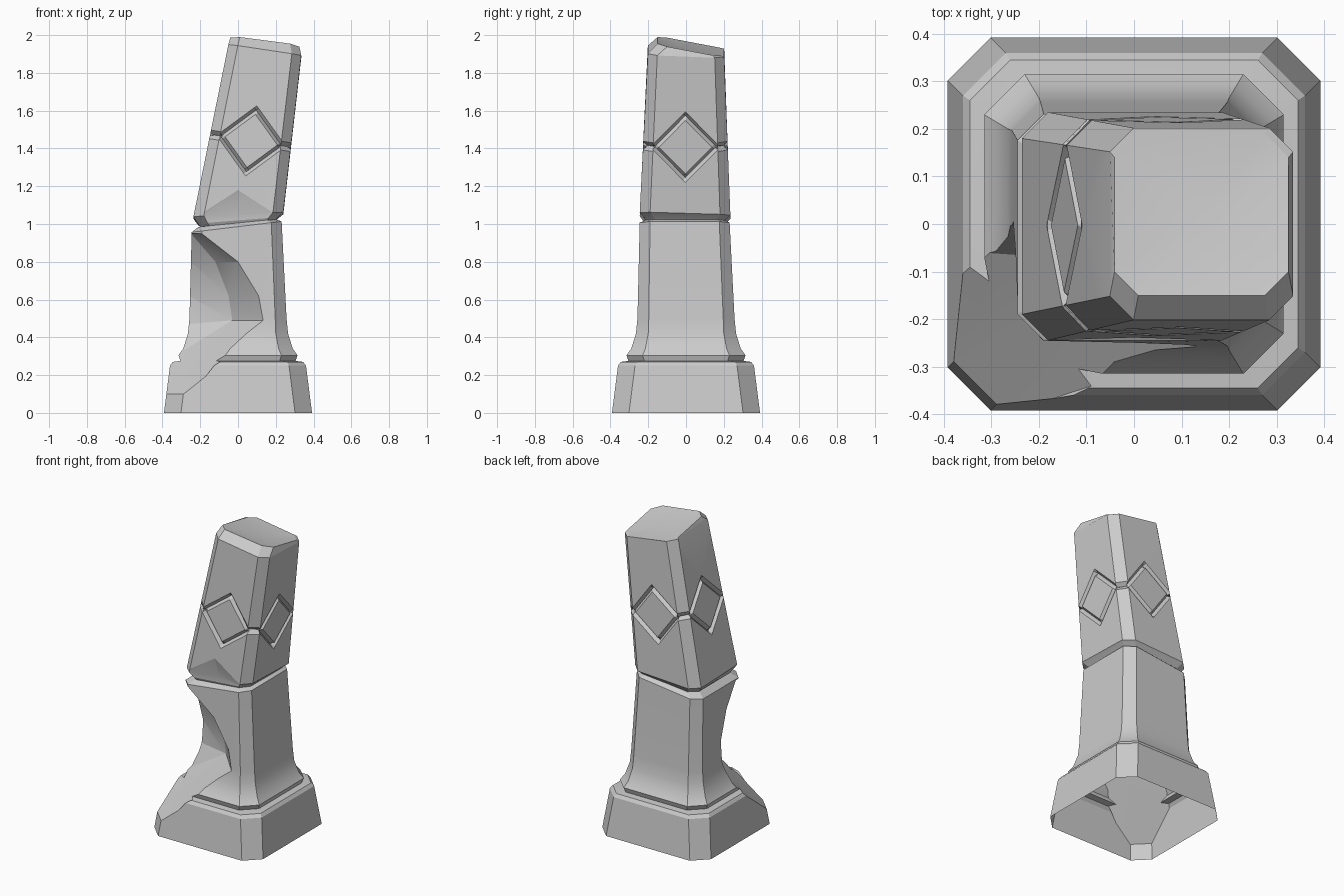
import bpy, bmesh, math
from mathutils import Vector, Matrix

cube = bpy.data.objects.get("Cube")
if cube:
    bpy.data.objects.remove(cube, do_unlink=True)

stone = bpy.data.materials.new("grey stone")
stone.use_nodes = True
GREY = (0.6, 0.6, 0.6, 1)
stone.diffuse_color = GREY
stone.node_tree.nodes["Principled BSDF"].inputs["Base Color"].default_value = GREY


def add_object(name, bm):
    bmesh.ops.recalc_face_normals(bm, faces=bm.faces)
    mesh = bpy.data.meshes.new(name)
    bm.to_mesh(mesh)
    bm.free()
    mesh.materials.append(stone)
    obj = bpy.data.objects.new(name, mesh)
    bpy.context.collection.objects.link(obj)
    return obj


def octagon(z, cx, cy, hx, hy, ch, sx=0, sy=0):
    """Square ring with cut corners; sx and sy tilt its height."""
    a, b = hx - ch, hy - ch
    outline = [(hx, -b), (hx, b), (a, hy), (-a, hy),
               (-hx, b), (-hx, -b), (-a, -hy), (a, -hy)]
    return [(cx + x, cy + y, z + sx * x + sy * y) for x, y in outline]


def loft(rings, peak):
    bm = bmesh.new()
    loops = [[bm.verts.new(p) for p in octagon(*r)] for r in rings]
    tip = bm.verts.new(peak)
    for low, high in zip(loops, loops[1:]):
        for i in range(8):
            j = (i + 1) % 8
            bm.faces.new((low[i], low[j], high[j], high[i]))
    for i in range(8):
        bm.faces.new((loops[-1][i], loops[-1][(i + 1) % 8], tip))
    bm.faces.new(loops[0][::-1])
    bm.normal_update()
    return bm


def smooth(obj):
    bpy.ops.object.select_all(action="DESELECT")
    obj.select_set(True)
    bpy.context.view_layer.objects.active = obj
    bpy.ops.object.shade_smooth_by_angle(angle=math.radians(20))


# Pedestal, moulding and lower shaft in one piece
lower = add_object("base_and_shaft", loft([
    (0, 0, 0, .392, .392, .09),
    (.25, 0, 0, .36, .36, .09),
    (.27, 0, 0, .345, .345, .085),
    (.275, 0, 0, .305, .305, .085),
    (.305, 0, 0, .315, .315, .085),
    (.34, 0, 0, .29, .29, .075),
    (.42, 0, 0, .265, .265, .065),
    (.5, 0, 0, .257, .257, .06),
    (.985, -.007, -.007, .238, .238, .055, .12, 0),
    (1.005, -.005, -.005, .205, .21, .05, .1, 0),
], peak=(-.005, -.005, 1.005)))

# Large broken bite through the front right corner, down to the pedestal
bm = bmesh.new()
for p in [
    (-.25, -.16, .95), (-.19, -.25, .95),
    (-.25, -.06, .8), (-.12, -.12, .8), (0, -.25, .8),
    (-.27, .01, .62), (-.05, -.08, .62), (.11, -.255, .62),
    (-.27, 0, .47), (-.03, -.08, .49), (.14, -.265, .49),
    (-.32, -.06, .31), (-.16, -.335, .33),
    (-.37, -.095, .25), (-.19, -.37, .27),
    (-.41, -.3, .07), (-.3, -.41, .07),
    (-.7, -.7, .02), (-.7, -.7, .95),
]:
    bm.verts.new(p)
hull = bmesh.ops.convex_hull(bm, input=bm.verts)
inner = {v for v in hull["geom_interior"] if isinstance(v, bmesh.types.BMVert)}
bmesh.ops.delete(bm, geom=list(inner), context="VERTS")
bite = add_object("bite_cutter", bm)
cut = lower.modifiers.new("bite", "BOOLEAN")
cut.operation = "DIFFERENCE"
cut.solver = "EXACT"
cut.object = bite
bpy.context.view_layer.update()
graph = bpy.context.evaluated_depsgraph_get()
carved = bpy.data.meshes.new_from_object(lower.evaluated_get(graph))
lower.modifiers.clear()
lower.data = carved
bpy.data.objects.remove(bite, do_unlink=True)

# Open underside
bm = bmesh.new()
bm.from_mesh(carved)
floor = [f for f in bm.faces if f.calc_center_median().z < 0.001]
bmesh.ops.delete(bm, geom=floor, context="FACES")
bm.to_mesh(carved)
bm.free()
smooth(lower)

# Leaning upper block with a broken top
block = loft([
    (1.0, 0, -.005, .2, .205, .05, .08, 0),
    (1.015, 0, -.005, .212, .215, .05, .08, -.02),
    (1.045, .002, -.005, .238, .24, .055, .05, -.03),
    (1.915, .142, 0, .193, .202, .05, -.15, -.04),
    (1.94, .142, .02, .183, .17, .05, -.13, -.19),
], peak=(.15, .02, 1.915))

# Frame that leans with the block
frame = Matrix.Translation((.07, -.003, 1.44)) @ Matrix.Rotation(math.radians(9), 4, "Y")
to_local = frame.inverted()
turn_only = frame.to_3x3()


def facing(direction):
    world = turn_only @ direction
    return [f for f in block.faces if f.normal.dot(world) > .98]


def score(direction, point, normal):
    """Cut a straight line across all faces turned to a direction."""
    faces = facing(direction)
    geom = faces + list({e for f in faces for e in f.edges}) + list({v for f in faces for v in f.verts})
    bmesh.ops.bisect_plane(block, geom=geom, dist=1e-5,
                           plane_co=frame @ point, plane_no=turn_only @ normal)
    block.normal_update()


# Shallow chip along the lower front edge
FRONT = Vector((0, -1, 0))
chip_top = to_local @ Vector((0, -.235, 1.18))
for dx, dz in ((.2, -.13), (-.2, -.13), (0, 1)):
    direction = turn_only.transposed() @ Vector((dx, 0, dz))
    score(FRONT, chip_top, direction.cross(FRONT))
notch = min((v for f in facing(FRONT) for v in f.verts),
            key=lambda v: (v.co - Vector((0, -.24, 1.05))).length)
notch.co.y += .045
block.normal_update()

# Score a diamond on each side, and a band across each corner
TIP, RISE, WIDTH, DEPTH = .163, .165, .14, .022
sunk = {}
for k in range(4):
    turn = Matrix.Rotation(k * math.pi / 2, 3, "Z")
    out, along = turn @ FRONT, turn @ Vector((1, 0, 0))
    for size in (1 - WIDTH, 1, 1 + WIDTH):
        for a in (-1, 1):
            for b in (-1, 1):
                normal = along * (a / TIP) + Vector((0, 0, b / RISE))
                score(out, along * (a * TIP * size), normal)
    for v in {v for f in facing(out) for v in f.verts}:
        p = to_local @ v.co
        if abs(abs(p.dot(along)) / TIP + abs(p.z) / RISE - 1) < .001:
            sunk[v] = out
for k in range(4):
    corner = Matrix.Rotation(k * math.pi / 2, 3, "Z") @ Vector((1, -1, 0)).normalized()
    for z in (-WIDTH * RISE, 0, WIDTH * RISE):
        score(corner, Vector((0, 0, z)), Vector((0, 0, 1)))
    for v in {v for f in facing(corner) for v in f.verts}:
        if abs((to_local @ v.co).z) < .001:
            sunk[v] = corner

# Press the middle of each scored line inward to form V grooves
for v, direction in sunk.items():
    v.co -= turn_only @ direction * DEPTH
smooth(add_object("upper_block", block))
